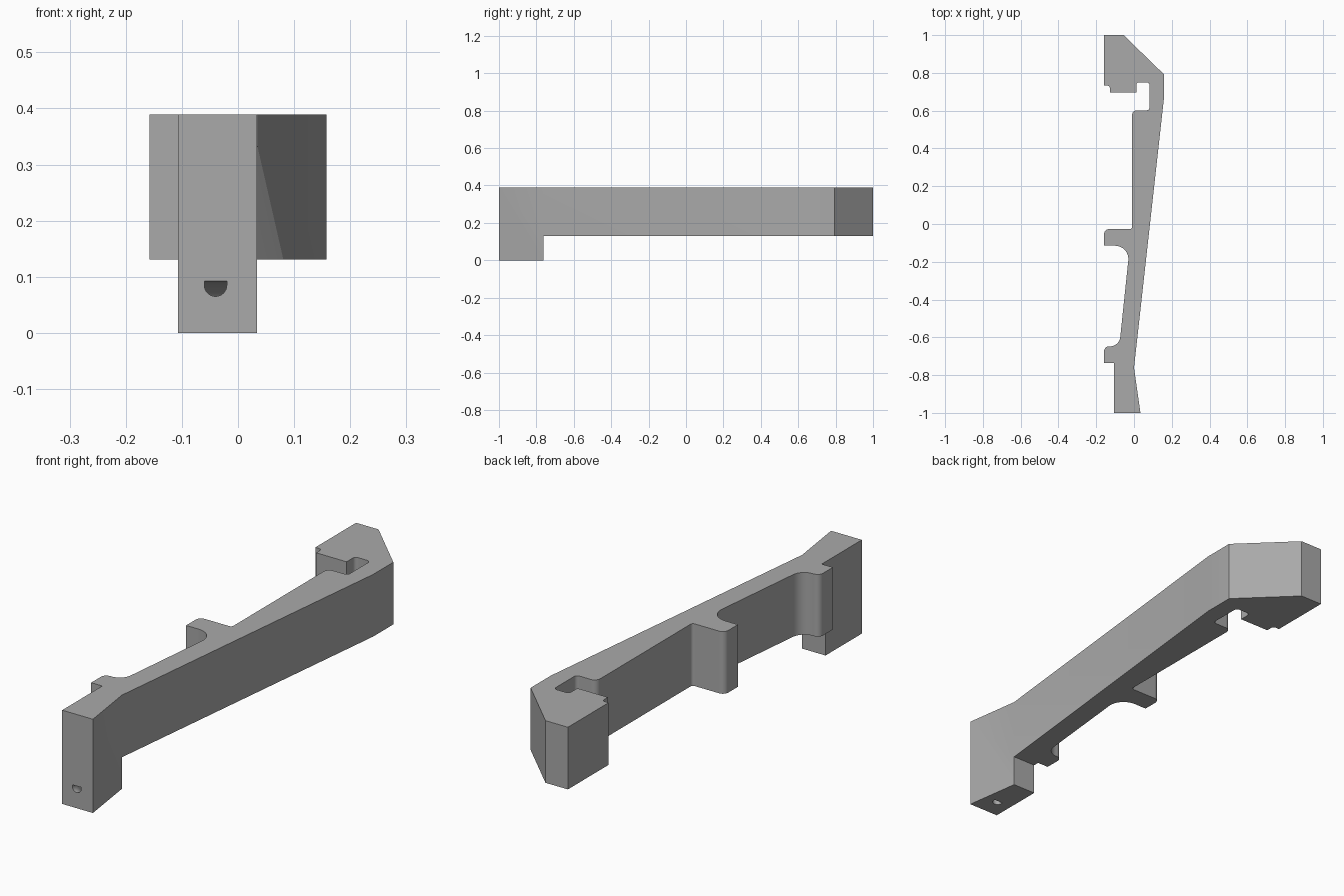
import bpy, bmesh, math
from mathutils import Vector

if "Cube" in bpy.data.objects:
    bpy.data.objects.remove(bpy.data.objects["Cube"])

grey = bpy.data.materials.new("plain grey")
grey.diffuse_color = (0.4, 0.4, 0.4, 1)
grey.use_nodes = True
grey.node_tree.nodes["Principled BSDF"].inputs["Base Color"].default_value = grey.diffuse_color


def rounded(points, steps=8):
    """Turn (x, y, corner radius) points into an outline with fillets."""
    out = []
    n = len(points)
    for i, (x, y, r) in enumerate(points):
        p = Vector((x, y))
        if r == 0:
            out.append(p)
            continue
        a = (Vector(points[i - 1][:2]) - p).normalized()
        b = (Vector(points[(i + 1) % n][:2]) - p).normalized()
        half = a.angle(b) / 2
        centre = p + (a + b).normalized() * (r / math.sin(half))
        start = p + a * (r / math.tan(half)) - centre
        end = p + b * (r / math.tan(half)) - centre
        turn = start.angle_signed(end)
        for k in range(steps + 1):
            t = -turn * k / steps
            c, s = math.cos(t), math.sin(t)
            out.append(centre + Vector((start.x * c - start.y * s,
                                        start.x * s + start.y * c)))
    return out


def loft(name, rings):
    """Join equal closed rings into a capped solid."""
    bm = bmesh.new()
    rings = [[bm.verts.new(p) for p in ring] for ring in rings]
    n = len(rings[0])
    for lo, hi in zip(rings, rings[1:]):
        for i in range(n):
            j = (i + 1) % n
            bm.faces.new((lo[i], lo[j], hi[j], hi[i]))
    bm.faces.new(rings[0])
    bm.faces.new(rings[-1])
    bmesh.ops.recalc_face_normals(bm, faces=bm.faces)
    mesh = bpy.data.meshes.new(name)
    bm.to_mesh(mesh)
    bm.free()
    mesh.materials.append(grey)
    obj = bpy.data.objects.new(name, mesh)
    bpy.context.collection.objects.link(obj)
    return obj


def extrude(name, outline, z0, z1):
    return loft(name, [[(p[0], p[1], z) for p in outline] for z in (z0, z1)])


def cut(obj, cutter):
    cutter.hide_render = True
    mod = obj.modifiers.new("cut", 'BOOLEAN')
    mod.operation = 'DIFFERENCE'
    mod.solver = 'EXACT'
    mod.object = cutter
    bpy.context.view_layer.objects.active = obj
    bpy.ops.object.modifier_apply(modifier=mod.name)
    bpy.data.objects.remove(cutter)


# Arm outline seen from above: hooked head, two tabs, foot
arm = extrude("latch_arm", rounded([
    (-0.158, 1.0, 0), (-0.055, 1.0, 0), (0.158, 0.793, 0), (0.158, 0.66, 0),
    (0.0, -0.762, 0), (0.034, -1.0, 0), (-0.107, -1.0, 0), (-0.107, -0.737, 0),
    (-0.158, -0.737, 0), (-0.158, -0.648, 0.025), (-0.078, -0.648, 0.055),
    (-0.022, -0.115, 0.07), (-0.158, -0.115, 0), (-0.158, -0.027, 0.025),
    (-0.01, -0.027, 0.012), (-0.01, 0.602, 0.025), (0.082, 0.602, 0.015),
    (0.082, 0.75, 0.015), (0.012, 0.75, 0.015), (0.012, 0.695, 0),
    (-0.128, 0.695, 0), (-0.128, 0.733, 0.014), (-0.158, 0.733, 0)]), 0, 0.389)

# Clear the space under the arm, leaving the foot
cut(arm, extrude("underside_cutter",
                 [(-1, -0.762), (1, -0.762), (1, 2), (-1, 2)], -0.5, 0.131))

# Curved D-shaped tunnel from the front of the foot to its underside
section = [(-0.04 + 0.02 * math.cos(a), 0.085 + 0.02 * math.sin(a))
           for a in [math.pi + math.pi * k / 16 for k in range(17)]]
section += [(-0.02, 0.092), (-0.06, 0.092)]
rings = []
for k in range(-2, 19):
    a = math.radians(k * 90 / 16)
    rings.append([(x, -1 + r * math.sin(a), r * math.cos(a)) for x, r in section])
cut(arm, loft("tunnel_cutter", rings))

arm.select_set(True)
bpy.context.view_layer.objects.active = arm
bpy.ops.object.shade_smooth_by_angle(angle=math.radians(30))
